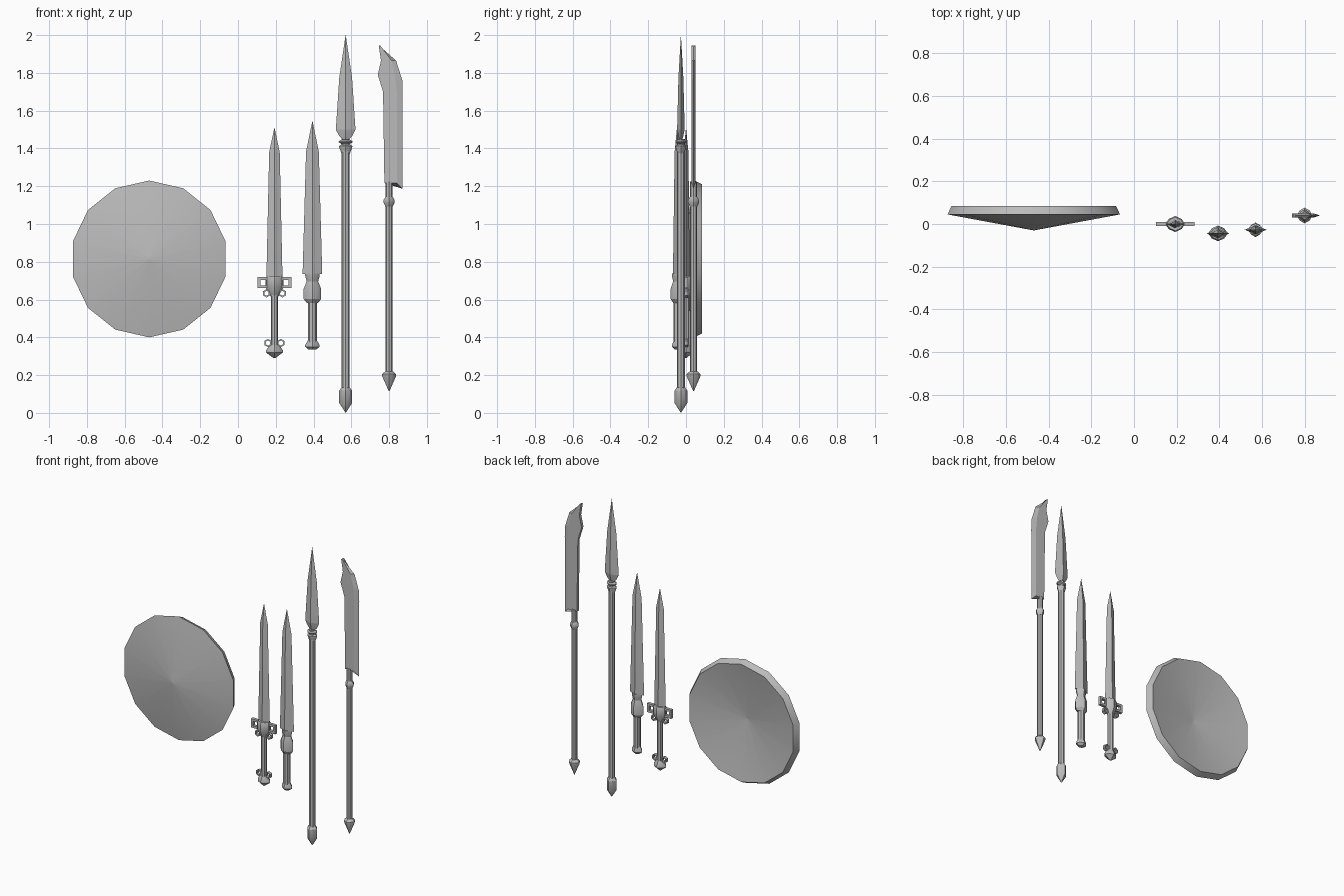
import bpy
import bmesh
from math import sin, cos, pi, radians
from mathutils import Vector

old = bpy.data.objects.get("Cube")
if old:
    bpy.data.objects.remove(old, do_unlink=True)

shade = 0.5
grey = bpy.data.materials.new("plain grey")
grey.use_nodes = True
grey.diffuse_color = (shade, shade, shade, 1)
grey.node_tree.nodes["Principled BSDF"].inputs["Base Color"].default_value = grey.diffuse_color


def circle(sides, turn=0):
    """Unit circle as (cosine, sine) pairs."""
    angles = [2 * pi * step / sides + turn for step in range(sides)]
    return [(cos(angle), sin(angle)) for angle in angles]


def loft(name, rings, closed=False, angle=30):
    """Skin a row of equal rings, then cap the ends or join them up."""
    bm = bmesh.new()
    loops = [[bm.verts.new(point) for point in ring] for ring in rings]
    count = len(rings[0])
    following = loops[1:] + loops[:1] if closed else loops[1:]
    for lower, upper in zip(loops, following):
        for i in range(count):
            j = (i + 1) % count
            bm.faces.new((lower[i], lower[j], upper[j], upper[i]))
    if not closed:
        bm.faces.new(loops[0])
        bm.faces.new(loops[-1])
    bmesh.ops.recalc_face_normals(bm, faces=bm.faces)
    mesh = bpy.data.meshes.new(name)
    bm.to_mesh(mesh)
    bm.free()
    mesh.materials.append(grey)
    part = bpy.data.objects.new(name, mesh)
    bpy.context.collection.objects.link(part)
    bpy.ops.object.select_all(action='DESELECT')
    part.select_set(True)
    bpy.context.view_layer.objects.active = part
    bpy.ops.object.shade_smooth_by_angle(angle=radians(angle))


def rod(name, centre, bottom, top, radius):
    """Straight eight sided bar."""
    x, y = centre
    loft(name, [[(x + radius * c, y + radius * s, z) for c, s in circle(8)]
                for z in (bottom, top)])


def flare(name, centre, z, belt, below, above, outer, neck=0.02, foot=0.02, flat=0.8):
    """Belted bulge with a diamond-like section, tapering to a neck and a foot."""
    x, y = centre
    low, high = z - belt / 2, z + belt / 2
    rings = []
    for level, radius in ((low - below, foot), (low, outer), (high, outer), (high + above, neck)):
        ring = []
        for i, (c, s) in enumerate(circle(8)):
            reach = radius * (0.9 if i % 2 else 1)
            ring.append((x + reach * c, y + reach * s * flat, level))
        rings.append(ring)
    loft(name, rings)


def blade(name, centre, base, tip, width, depth, shoulder, narrowing=0.65):
    """Diamond section blade that narrows to a shoulder, then to a point."""
    x, y = centre
    bend = base + (tip - base) * shoulder
    loft(name, [[(x + c * width * size, y + s * depth * size, z) for c, s in circle(4)]
                for z, size in ((base, 1), (bend, narrowing), (tip, 0.01))], angle=20)


def hoop(name, centre, side, offset, z, radius, sides, inner=0.6, half=0.01):
    """Flat open ring standing beside a handle."""
    x, y = centre
    middle = Vector((x + side * offset, y, z))
    corners = [Vector((c, 0, s)) * radius for c, s in circle(sides, pi / sides)]
    edge = Vector((0, half, 0))
    loft(name, [[middle + corner * size + thick for corner in corners]
                for size, thick in ((1, -edge), (1, edge), (inner, edge), (inner, -edge))],
         closed=True)


# Round shield: conical front, bevelled rim, hollow back
shield_x, shield_z, rim = -0.47, 0.815, 0.415
loft("shield", [[(shield_x + radius * s, y, shield_z + radius * c) for c, s in circle(14)]
                for radius, y in ((0.001, -0.03), (rim, 0.045), (rim - 0.02, 0.085), (0.001, 0.015))],
     angle=25)

# Winged sword
winged = (0.193, 0)
blade("winged_sword_blade", winged, base=0.7, tip=1.51, width=0.043, depth=0.02, shoulder=0.84)
flare("winged_sword_guard", winged, z=0.69, belt=0.05, below=0.05, above=0.01, outer=0.047, neck=0.04)
rod("winged_sword_grip", winged, bottom=0.35, top=0.65, radius=0.019)
flare("winged_sword_pommel", winged, z=0.325, belt=0.01, below=0.03, above=0.03, outer=0.045,
      neck=0.025, foot=0.005)
for word, side in (("left", 1), ("right", -1)):
    hoop(word + "_guard_wing", winged, side, offset=0.06, z=0.69, radius=0.042, sides=4, inner=0.5)
    hoop(word + "_guard_scroll", winged, side, offset=0.042, z=0.633, radius=0.022, sides=6)
    hoop(word + "_pommel_loop", winged, side, offset=0.034, z=0.37, radius=0.022, sides=6)

# Plain sword
plain = (0.394, -0.044)
blade("plain_sword_blade", plain, base=0.735, tip=1.545, width=0.052, depth=0.025, shoulder=0.8)
flare("plain_sword_collar", plain, z=0.73, belt=0.01, below=0.03, above=0.004, outer=0.038,
      neck=0.038, foot=0.03)
flare("plain_sword_guard", plain, z=0.63, belt=0.055, below=0.02, above=0.04, outer=0.046,
      neck=0.03, foot=0.03)
rod("plain_sword_grip", plain, bottom=0.35, top=0.72, radius=0.023)
flare("plain_sword_pommel", plain, z=0.355, belt=0.01, below=0.015, above=0.03, outer=0.038)

# Spear
spear = (0.57, -0.027)
blade("spear_blade", spear, base=1.5, tip=2, width=0.052, depth=0.02, shoulder=0.55)
blade("spear_blade_root", spear, base=1.5, tip=1.43, width=0.052, depth=0.02, shoulder=0.5)
flare("spear_crown", spear, z=1.435, belt=0.005, below=0.01, above=0.01, outer=0.037)
flare("spear_collar", spear, z=1.41, belt=0.005, below=0.04, above=0.01, outer=0.035)
rod("spear_shaft", spear, bottom=0.1, top=1.45, radius=0.021)
flare("spear_butt", spear, z=0.085, belt=0.065, below=0.05, above=0.02, outer=0.034, foot=0.002, flat=1)

# Polearm
polearm = (0.8, 0.04)
rod("polearm_shaft", polearm, bottom=0.18, top=1.225, radius=0.018)
flare("polearm_collar", polearm, z=1.12, belt=0.015, below=0.02, above=0.015, outer=0.029, flat=1)
flare("polearm_butt", polearm, z=0.2, belt=0.01, below=0.08, above=0.015, outer=0.037, foot=0.002, flat=1)


def cleaver_section(z, spine, width, drop, thick=0.01):
    """Blunt spine and one sharp edge that hangs lower by the drop."""
    x, y = polearm
    back, ridge, edge = x + spine, x + spine + 0.7 * width, x + spine + width
    return [(back, y - thick, z), (ridge, y - thick, z), (edge, y, z - drop),
            (ridge, y + thick, z), (back, y + thick, z)]


loft("polearm_blade", [cleaver_section(z=1.945, spine=-0.055, width=0.012, drop=0.01),
                       cleaver_section(z=1.865, spine=-0.043, width=0.08, drop=0),
                       cleaver_section(z=1.79, spine=-0.06, width=0.13, drop=0.03),
                       cleaver_section(z=1.7, spine=-0.032, width=0.104, drop=0.01),
                       cleaver_section(z=1.217, spine=-0.025, width=0.095, drop=0.03)], angle=5)
